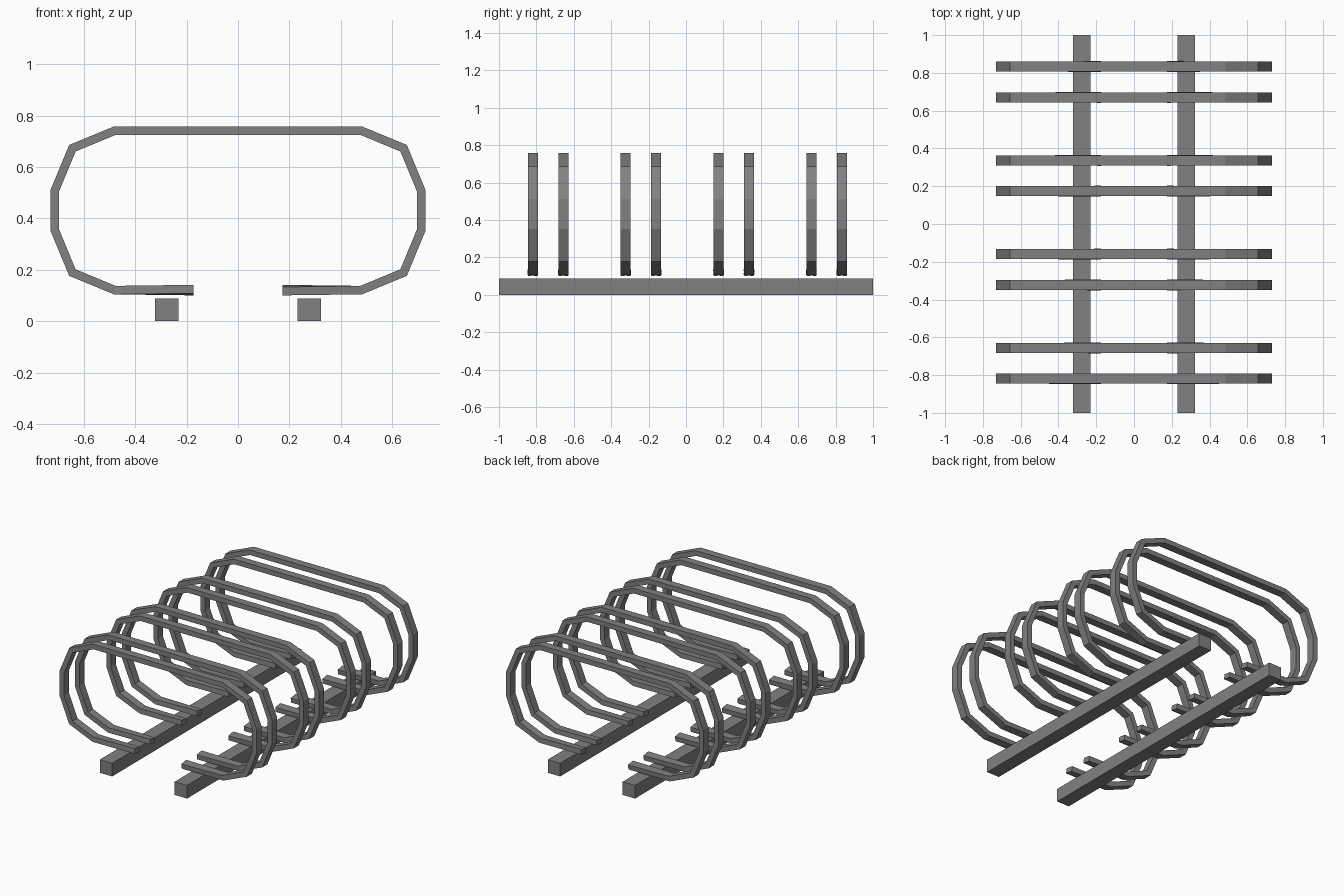
import bpy, bmesh, math
from mathutils import Vector, Matrix

if "Cube" in bpy.data.objects:
    bpy.data.objects.remove(bpy.data.objects["Cube"])

steel = bpy.data.materials.new("steel_grey")
steel.diffuse_color = (0.22, 0.22, 0.22, 1)
steel.use_nodes = True
steel.node_tree.nodes["Principled BSDF"].inputs["Base Color"].default_value = steel.diffuse_color

HALF_W = 0.0265      # half width of the flat bar along y
HALF_T = 0.0165      # half thickness of the flat bar
MID_Z = 0.4315


def finish(name, bm):
    bmesh.ops.recalc_face_normals(bm, faces=bm.faces)
    me = bpy.data.meshes.new(name)
    bm.to_mesh(me)
    bm.free()
    me.materials.append(steel)
    ob = bpy.data.objects.new(name, me)
    bpy.context.collection.objects.link(ob)
    return ob


def hoop_path():
    """Centre line in x/z: open at the bottom, low-poly rounded corners."""
    r = 0.25 - HALF_T
    right = [(0.174, MID_Z - 0.077 - r)]
    for cz, start in ((MID_Z - 0.077, -90), (MID_Z + 0.077, 0)):
        for k in range(3):
            a = math.radians(start + 45 * k)
            right.append((0.48 + r * math.cos(a), cz + r * math.sin(a)))
    pts = right + [(-x, z) for x, z in reversed(right)]
    return [Vector((x, 0, z)) for x, z in pts]


def hoop(name, y):
    pts = hoop_path()
    n = len(pts)
    bm = bmesh.new()
    rings = []
    for i, p in enumerate(pts):
        d0 = (p - pts[i - 1]).normalized() if i else None
        d1 = (pts[i + 1] - p).normalized() if i < n - 1 else None
        tan = ((d0 or d1) + (d1 or d0)).normalized()
        normal = Vector((-tan.z, 0, tan.x))
        mitre = 1 / tan.dot(d1 or d0)
        # the loose ends are slightly twisted
        twist = math.radians(9) * (1 if i == 0 else -1 if i == n - 1 else 0)
        rot = Matrix.Rotation(twist, 3, tan)
        ring = []
        for sy, sn in ((-1, -1), (1, -1), (1, 1), (-1, 1)):
            off = Vector((0, sy * HALF_W, 0)) + normal * (sn * HALF_T * mitre)
            ring.append(bm.verts.new(p + rot @ off + Vector((0, y, 0))))
        rings.append(ring)
    for a, b in zip(rings, rings[1:]):
        for k in range(4):
            bm.faces.new((a[k], a[(k + 1) % 4], b[(k + 1) % 4], b[k]))
    bm.faces.new(rings[0])
    bm.faces.new(rings[-1])
    finish(name, bm)


def rail(name, x):
    bm = bmesh.new()
    bmesh.ops.create_cube(bm, size=1)
    bmesh.ops.scale(bm, vec=(0.092, 2.0, 0.088), verts=bm.verts)
    bmesh.ops.translate(bm, vec=(x, 0, 0.044), verts=bm.verts)
    finish(name, bm)


# two ground rails
rail("left_rail", -0.277)
rail("right_rail", 0.277)

# four pairs of wheel hoops
for g in range(4):
    base = -0.819 + 0.4965 * g
    hoop(f"hoop_{g + 1}_front", base)
    hoop(f"hoop_{g + 1}_back", base + 0.163)
